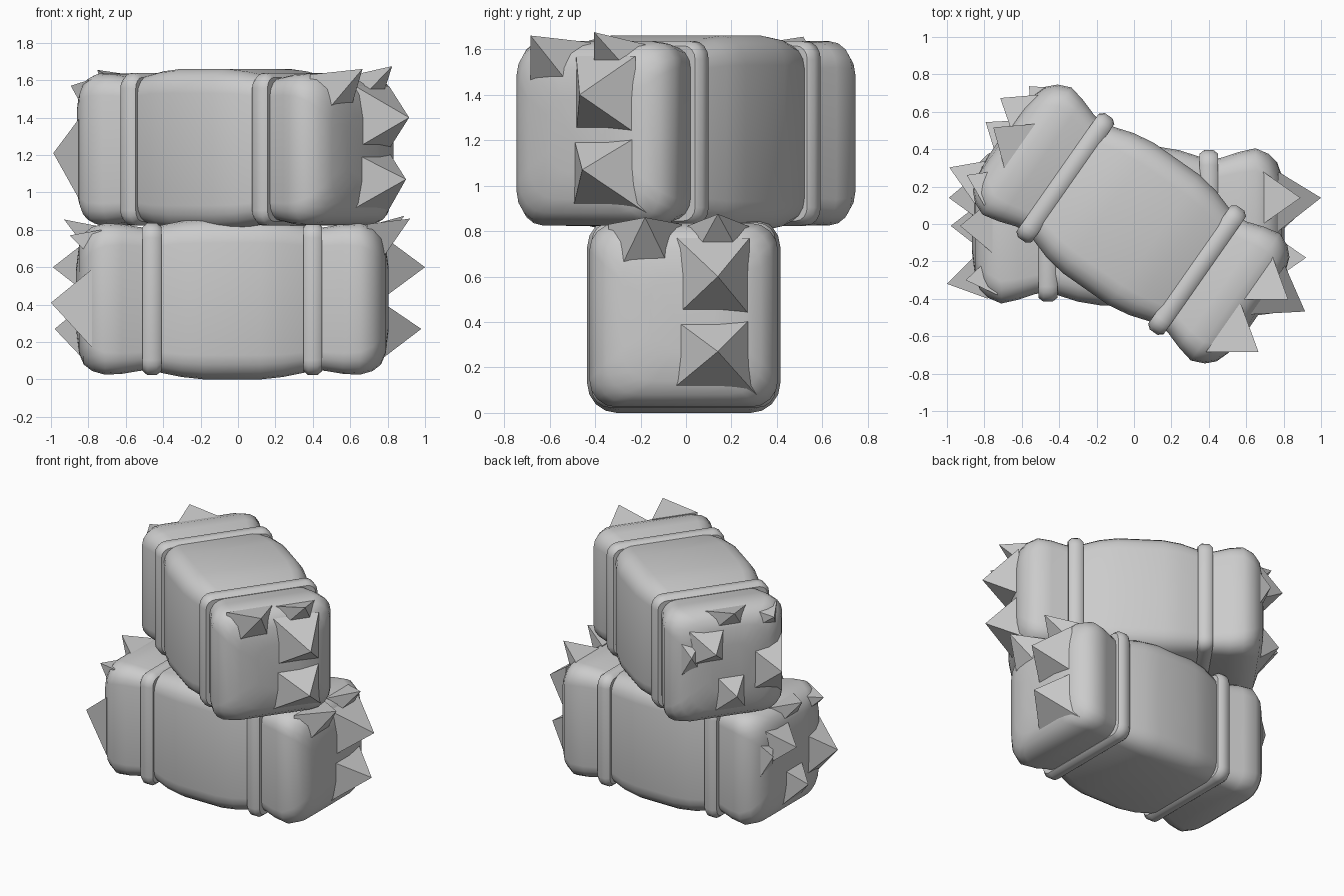
import bpy
import bmesh
from math import sin, cos, pi, radians
from mathutils import Matrix, Vector

cube = bpy.data.objects.get("Cube")
if cube:
    bpy.data.objects.remove(cube, do_unlink=True)

MID_Z = 0.43
STRAP_X = 0.43


def finish(bm, name, place, smooth=True):
    bmesh.ops.recalc_face_normals(bm, faces=bm.faces)
    mesh = bpy.data.meshes.new(name)
    bm.to_mesh(mesh)
    bm.free()
    obj = bpy.data.objects.new(name, mesh)
    bpy.context.collection.objects.link(obj)
    obj.matrix_world = place
    if smooth:
        bpy.ops.object.select_all(action='DESELECT')
        obj.select_set(True)
        bpy.context.view_layer.objects.active = obj
        bpy.ops.object.shade_smooth_by_angle(angle=radians(42))
    return obj


def ring(bm, x, hy, hz, r, steps=4):
    """Rounded rectangle across the bale at position x."""
    verts = []
    for k, (sy, sz) in enumerate([(1, 1), (-1, 1), (-1, -1), (1, -1)]):
        for i in range(steps + 1):
            a = (k + i / steps) * pi / 2
            verts.append(bm.verts.new((x, sy * (hy - r) + r * cos(a),
                                       MID_Z + sz * (hz - r) + r * sin(a))))
    return verts


def loft(name, stations, place, mirror=False):
    """Skin a row of rounded sections and close both ends."""
    bm = bmesh.new()
    flip = -1 if mirror else 1
    rings = [ring(bm, flip * x, hy, hz, r) for x, hy, hz, r in stations]
    n = len(rings[0])
    for a, b in zip(rings, rings[1:]):
        for i in range(n):
            j = (i + 1) % n
            bm.faces.new((a[i], a[j], b[j], b[i]))
    bm.faces.new(rings[0])
    bm.faces.new(rings[-1])
    return finish(bm, name, place)


def tuft(name, tip, base, half, place):
    """Pointed straw clump: a four-sided pyramid set into the end."""
    bm = bmesh.new()
    x, y, z = base
    hy, hz = half
    corners = [bm.verts.new((x, y + sy * hy, z + sz * hz))
               for sy, sz in [(1, 1), (-1, 1), (-1, -1), (1, -1)]]
    top = bm.verts.new(tip)
    for i in range(4):
        bm.faces.new((corners[i], corners[(i + 1) % 4], top))
    bm.faces.new(corners)
    return finish(bm, name, place, smooth=False)


# Section tables: position, half width, half height, corner radius
HALF_MIDDLE = [(0.15, 0.425, 0.43, 0.13), (0.27, 0.405, 0.417, 0.12),
               (0.38, 0.37, 0.395, 0.11), (0.44, 0.35, 0.38, 0.1)]
MIDDLE = [(-x, *rest) for x, *rest in reversed(HALF_MIDDLE)] + HALF_MIDDLE
END = [(0.42, 0.35, 0.375, 0.1), (0.5, 0.365, 0.385, 0.1),
       (0.59, 0.395, 0.4, 0.11), (0.68, 0.415, 0.405, 0.12),
       (0.75, 0.385, 0.385, 0.13), (0.795, 0.34, 0.35, 0.14),
       (0.82, 0.27, 0.29, 0.14), (0.835, 0.15, 0.17, 0.1)]
STRAP = [(-0.05, 0.37, 0.37, 0.05), (-0.05, 0.385, 0.385, 0.06),
         (-0.025, 0.405, 0.407, 0.08), (0.025, 0.405, 0.407, 0.08),
         (0.05, 0.385, 0.385, 0.06), (0.05, 0.37, 0.37, 0.05)]

# Straw clumps: tip, base centre, base half sizes
TUFTS = [
    ((1.03, 0.15, 0.6), (0.8, 0.13, 0.6), (0.16, 0.17)),
    ((1.01, 0.15, 0.27), (0.76, 0.12, 0.26), (0.2, 0.18)),
    ((0.92, 0.15, 0.875), (0.72, 0.15, 0.72), (0.14, 0.1)),
    ((0.95, -0.17, 0.86), (0.72, -0.17, 0.68), (0.16, 0.15)),
    ((-0.97, -0.31, 0.41), (-0.75, -0.24, 0.38), (0.15, 0.21)),
    ((-0.95, 0.0, 0.27), (-0.77, 0.0, 0.25), (0.14, 0.17)),
    ((-0.96, 0.15, 0.6), (-0.78, 0.16, 0.6), (0.14, 0.14)),
    ((-0.9, 0.0, 0.855), (-0.72, 0.0, 0.72), (0.15, 0.1)),
    ((-0.87, -0.29, 0.77), (-0.7, -0.25, 0.7), (0.12, 0.1)),
    ((-0.87, 0.29, 0.56), (-0.74, 0.25, 0.5), (0.12, 0.2)),
]


def bale(prefix, place):
    loft(prefix + "_bale_middle", MIDDLE, place)
    for side, mirror in (("left", False), ("right", True)):
        loft(f"{prefix}_bale_{side}_end", END, place, mirror)
        shift = Matrix.Translation(Vector((-STRAP_X if mirror else STRAP_X, 0, 0)))
        loft(f"{prefix}_bale_{side}_strap", STRAP, place @ shift)
    for i, (tip, base, half) in enumerate(TUFTS):
        tuft(f"{prefix}_straw_tuft_{i + 1}", tip, base, half, place)


# Two identical bales, the upper one turned across the lower
bale("lower", Matrix.Translation((-0.03, -0.01, 0)))
bale("upper", Matrix.Translation((-0.015, 0, 0.8)) @ Matrix.Rotation(radians(-35), 4, 'Z'))
